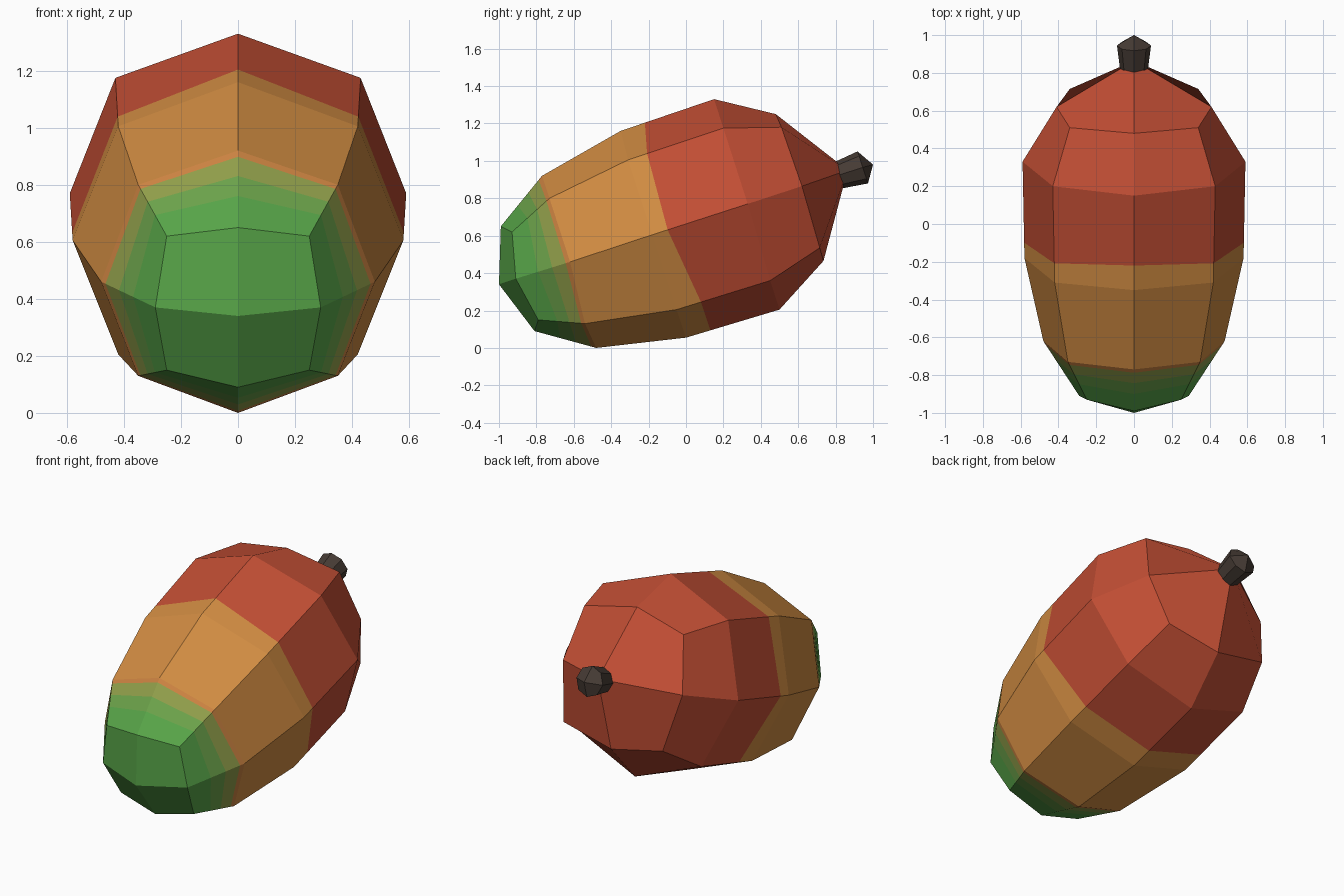
import bpy, bmesh, math
from mathutils import Vector

if "Cube" in bpy.data.objects:
    bpy.data.objects.remove(bpy.data.objects["Cube"])


def material(name, r, g, b):
    m = bpy.data.materials.new(name)
    lin = lambda c: ((c / 255 + 0.055) / 1.055) ** 2.4 if c > 10 else c / 3294
    m.diffuse_color = (lin(r), lin(g), lin(b), 1)
    m.use_nodes = True
    m.node_tree.nodes["Principled BSDF"].inputs["Base Color"].default_value = m.diffuse_color
    return m


green = material("leaf green", 88, 166, 73)
lime = material("mid green", 109, 164, 75)
olive = material("olive green", 146, 160, 75)
copper = material("copper orange", 206, 132, 66)
orange = material("ripe orange", 209, 140, 66)
red = material("ripe red", 194, 78, 52)
brown = material("stem brown", 70, 59, 52)


def loft(name, rings, front, back, mats, band):
    """Skin 8-point rings; close each end with four quads round a pole."""
    bm = bmesh.new()
    vs = [[bm.verts.new(p) for p in ring] for ring in rings]
    for i in range(len(vs) - 1):
        for j in range(8):
            k = (j + 1) % 8
            f = bm.faces.new((vs[i][j], vs[i][k], vs[i + 1][k], vs[i + 1][j]))
            f.material_index = band[i]
    for pole, ring, mi in ((front, vs[0], band[0]), (back, vs[-1], band[-1])):
        c = bm.verts.new(pole)
        for j in range(0, 8, 2):
            f = bm.faces.new((c, ring[j], ring[j + 1], ring[(j + 2) % 8]))
            f.material_index = mi
    bmesh.ops.recalc_face_normals(bm, faces=bm.faces)
    me = bpy.data.meshes.new(name)
    bm.to_mesh(me)
    bm.free()
    for m in mats:
        me.materials.append(m)
    ob = bpy.data.objects.new(name, me)
    bpy.context.collection.objects.link(ob)
    return ob


def mirrored(half):
    """Half ring from top to bottom, completed across x = 0."""
    pts = [Vector(p) for p in half]
    return pts + [Vector((-p.x, p.y, p.z)) for p in pts[3:0:-1]]


def between(a, b, fractions):
    return [p.lerp(q, t) for p, q, t in zip(a, b, fractions)]


# Fruit body: five tilted rings, front to back
r1, r2, r3, r4, r5 = [mirrored(h) for h in (
    [(0, -.99, .65), (.25, -.93, .62), (.29, -.91, .37), (.25, -.79, .15), (0, -.81, .09)],
    [(0, -.77, .92), (.35, -.73, .80), (.48, -.62, .46), (.35, -.54, .13), (0, -.48, 0)],
    [(0, -.35, 1.16), (.42, -.31, 1.005), (.58, -.18, .605), (.42, -.05, .205), (0, 0, .055)],
    [(0, .15, 1.33), (.43, .20, 1.175), (.59, .33, .77), (.42, .45, .36), (0, .50, .205)],
    [(0, .48, 1.25), (.34, .51, 1.18), (.41, .62, .865), (.34, .715, .535), (0, .735, .465)])]

# Extra rings cut the colour bands
cuts = [between(r1, r2, [t] * 8) for t in (.41, .67, .92)]
red_line = between(r3, r4, [.26, .20, .16, .26, .26, .26, .16, .20])
loft("fruit_body", [r1, *cuts, r2, r3, red_line, r4, r5],
     (0, -1, .34), (0, .864, .95),
     [green, lime, olive, copper, orange, red],
     [0, 1, 2, 3, 4, 4, 5, 5])

# Stem: flared octagonal stub along the fruit's axis
up = Vector((0, -.309, .951))


def circle(y, z, r):
    return [Vector((0, y, z)) + up * r * math.cos(a) + Vector((r * math.sin(a), 0, 0))
            for a in (j * math.pi / 4 for j in range(8))]


loft("stem", [circle(.76, .905, .068), circle(.82, .925, .074), circle(.945, .965, .09)],
     (0, .75, .90), (0, 1, .98), [brown], [0, 0])
